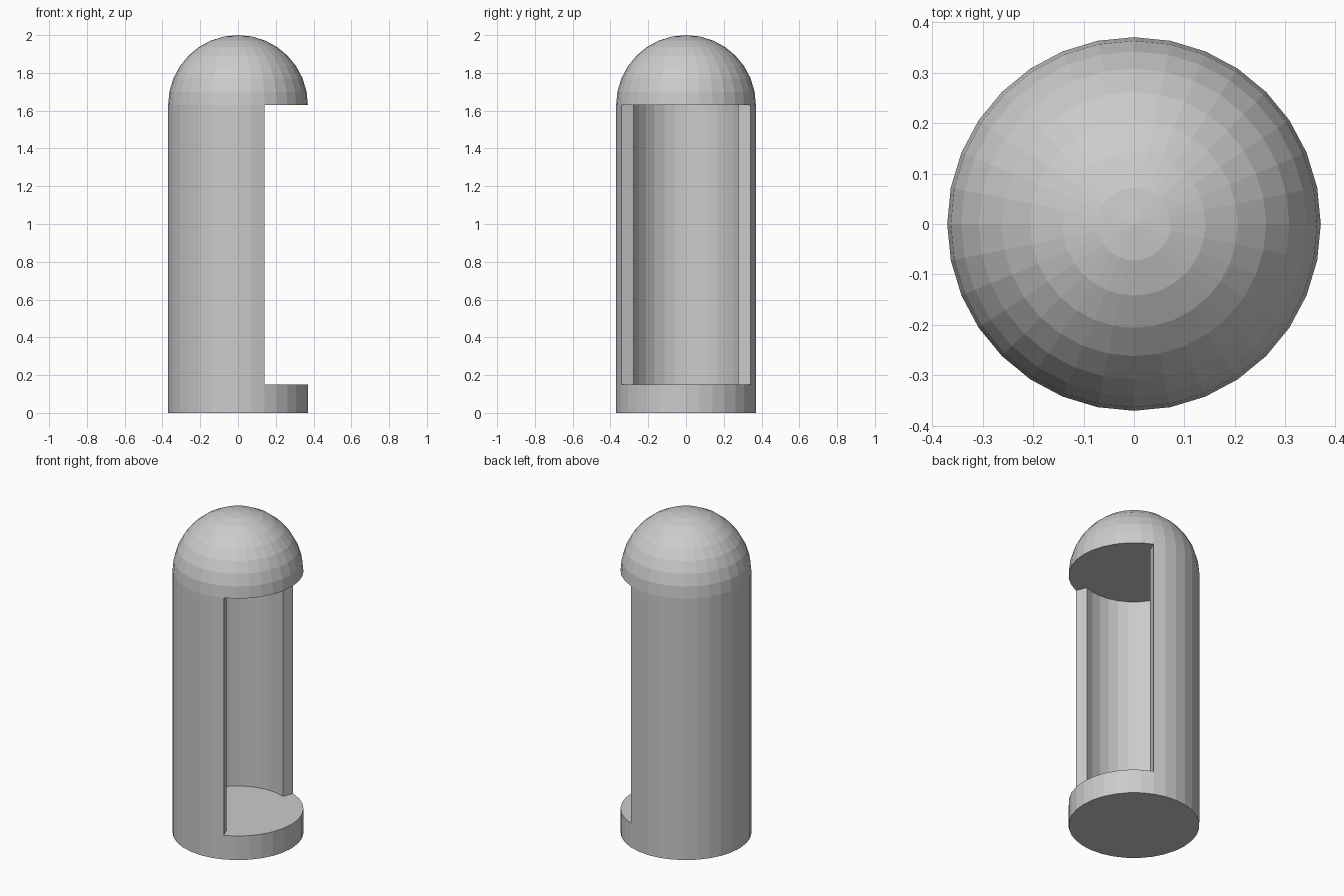
import bpy, bmesh, math

if "Cube" in bpy.data.objects:
    bpy.data.objects.remove(bpy.data.objects["Cube"])

SIDES = 32
R_OUT, R_IN = 0.37, 0.30
Z_FLOOR, Z_DOME = 0.15, 1.63
STEP = 2 * math.pi / SIDES

grey = bpy.data.materials.new("plain grey")
grey.diffuse_color = (0.6, 0.6, 0.6, 1)
grey.use_nodes = True
grey.node_tree.nodes["Principled BSDF"].inputs["Base Color"].default_value = grey.diffuse_color


def lathe(name, profile, first=0, last=SIDES, closed=False):
    """Sweep an (r, z) profile around z from step first to step last."""
    bm = bmesh.new()
    a = first * STEP
    verts = [bm.verts.new((r * math.cos(a), r * math.sin(a), z)) for r, z in profile]
    pairs = list(zip(verts, verts[1:]))
    if closed:
        pairs.append((verts[-1], verts[0]))
    edges = [bm.edges.new(p) for p in pairs]
    bmesh.ops.spin(bm, geom=verts + edges, cent=(0, 0, 0), axis=(0, 0, 1),
                   angle=(last - first) * STEP, steps=last - first)
    bmesh.ops.remove_doubles(bm, verts=bm.verts, dist=1e-5)
    # close flat ends and discs
    bmesh.ops.holes_fill(bm, edges=[e for e in bm.edges if e.is_boundary], sides=0)
    bmesh.ops.recalc_face_normals(bm, faces=bm.faces)
    mesh = bpy.data.meshes.new(name)
    bm.to_mesh(mesh)
    bm.free()
    mesh.materials.append(grey)
    obj = bpy.data.objects.new(name, mesh)
    bpy.context.collection.objects.link(obj)
    return obj


# Solid round base
lathe("base", [(R_OUT, 0), (R_OUT, Z_FLOOR)])

# Curved wall, open towards +x, with radial end faces
lathe("curved_wall", [(R_IN, Z_FLOOR), (R_OUT, Z_FLOOR), (R_OUT, Z_DOME), (R_IN, Z_DOME)],
      first=6, last=26, closed=True)

# Half-sphere roof with a flat underside
dome = [(R_OUT * math.cos(i * STEP), Z_DOME + R_OUT * math.sin(i * STEP)) for i in range(9)]
lathe("dome", dome)
